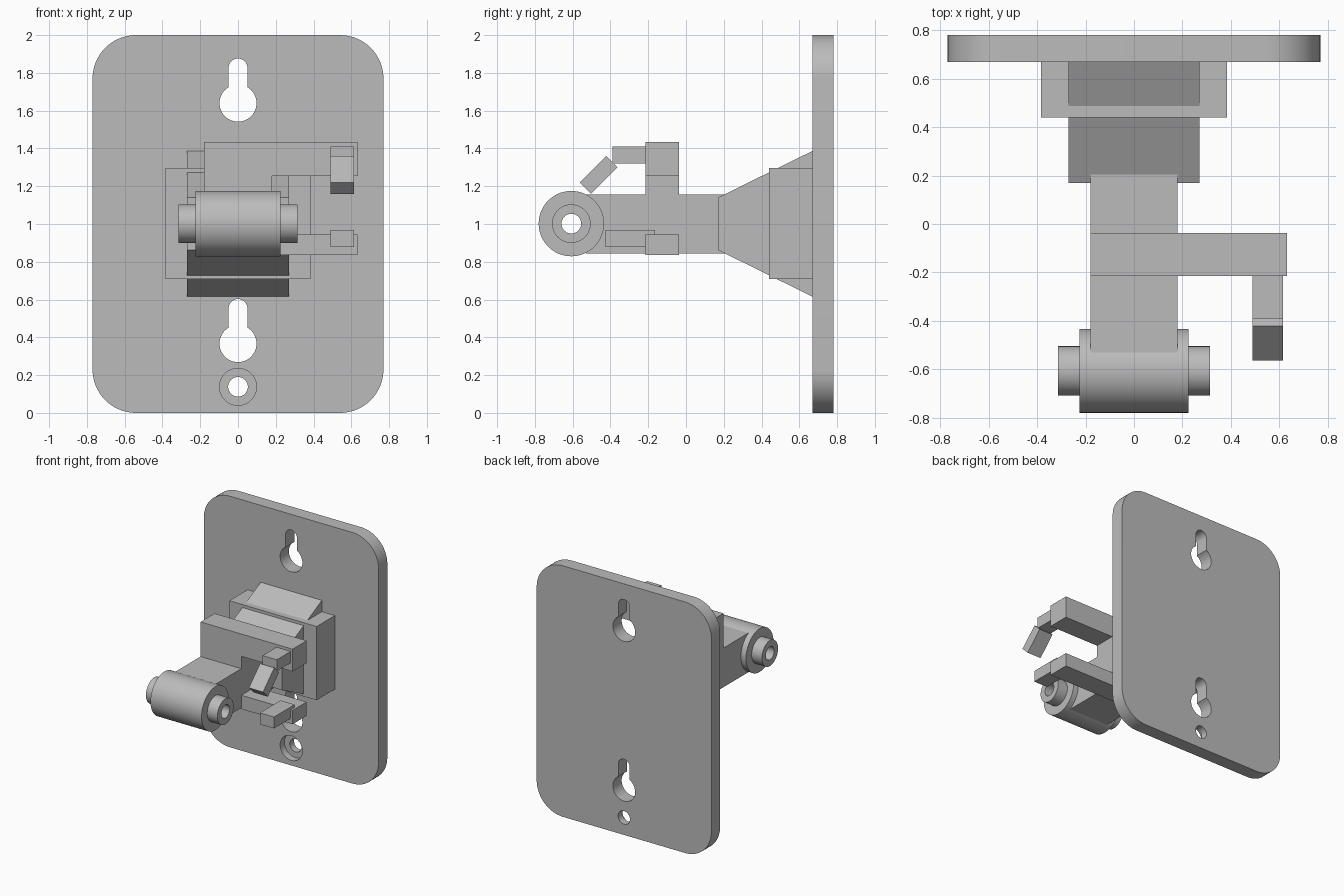
import bpy
import bmesh
from math import pi, sin, cos, sqrt, asin, radians
from mathutils import Vector

cube = bpy.data.objects.get("Cube")
if cube:
    bpy.data.objects.remove(cube, do_unlink=True)

grey = bpy.data.materials.new("light grey")
grey.use_nodes = True
tone = (0.5, 0.5, 0.5, 1)
grey.diffuse_color = tone
grey.node_tree.nodes["Principled BSDF"].inputs["Base Color"].default_value = tone


def finish(name, bm):
    """Turn a bmesh into a named, shaded object."""
    bmesh.ops.recalc_face_normals(bm, faces=bm.faces)
    mesh = bpy.data.meshes.new(name)
    bm.to_mesh(mesh)
    bm.free()
    mesh.materials.append(grey)
    obj = bpy.data.objects.new(name, mesh)
    bpy.context.collection.objects.link(obj)
    return obj


def prism(name, outline, axis, lo, hi):
    """Extrude a 2D outline along x (outline is y, z) or y (outline is x, z)."""
    bm = bmesh.new()
    place = (lambda a, b: (lo, a, b)) if axis == "x" else (lambda a, b: (a, lo, b))
    face = bm.faces.new([bm.verts.new(place(a, b)) for a, b in outline])
    moved = bmesh.ops.extrude_face_region(bm, geom=[face])["geom"]
    step = Vector((hi - lo, 0, 0)) if axis == "x" else Vector((0, hi - lo, 0))
    verts = [v for v in moved if isinstance(v, bmesh.types.BMVert)]
    bmesh.ops.translate(bm, verts=verts, vec=step)
    return finish(name, bm)


def box(name, x, y, z):
    outline = [(x[0], z[0]), (x[1], z[0]), (x[1], z[1]), (x[0], z[1])]
    return prism(name, outline, "y", *y)


def arc(cx, cz, r, start, end, steps):
    return [(cx + r * cos(start + (end - start) * i / steps),
             cz + r * sin(start + (end - start) * i / steps)) for i in range(steps + 1)]


def circle(cz, r):
    return arc(0, cz, r, 0, 2 * pi, 48)[:-1]


def keyhole(cz, r, top, half):
    """Round opening with a narrow round-ended slot above it."""
    lean = asin(half / r)
    return (arc(0, cz, r, pi / 2 + lean, 5 * pi / 2 - lean, 40)
            + arc(0, top - half, half, 0, pi, 16))


def smooth(obj):
    bpy.ops.object.select_all(action="DESELECT")
    obj.select_set(True)
    bpy.context.view_layer.objects.active = obj
    bpy.ops.object.shade_smooth_by_angle(angle=radians(30))


# Rounded wall plate
front, back, radius = 0.67, 0.78, 0.23
corners = [(0.54, 1.77), (-0.54, 1.77), (-0.54, 0.23), (0.54, 0.23)]
outline = []
for i, (cx, cz) in enumerate(corners):
    outline += arc(cx, cz, radius, i * pi / 2, (i + 1) * pi / 2, 16)
plate = prism("wall_plate", outline, "y", front, back)

# Keyholes and counterbored screw hole
cutters = [
    prism("upper_keyhole_cutter", keyhole(1.64, 0.098, 1.876, 0.05), "y", 0.6, 0.9),
    prism("lower_keyhole_cutter", keyhole(0.367, 0.098, 0.603, 0.05), "y", 0.6, 0.9),
    prism("screw_hole_cutter", circle(0.138, 0.052), "y", 0.6, 0.9),
    prism("counterbore_cutter", circle(0.138, 0.098), "y", 0.6, front + 0.055),
]
bpy.context.view_layer.objects.active = plate
for cutter in cutters:
    cutter.hide_render = True
    mod = plate.modifiers.new("hole", "BOOLEAN")
    mod.operation, mod.solver, mod.object = "DIFFERENCE", "EXACT", cutter
    bpy.ops.object.modifier_apply(modifier=mod.name)
    bpy.data.objects.remove(cutter, do_unlink=True)
smooth(plate)

# Mounting block and tapered gusset
box("mounting_block", (-0.385, 0.385), (0.44, front), (0.71, 1.297))
prism("gusset", [(0.17, 0.862), (front, 0.615), (front, 1.387), (0.17, 1.14)],
      "x", -0.27, 0.27)

# Arm reaching forward to the barrel
box("arm", (-0.18, 0.18), (-0.53, front), (0.845, 1.157))

# Pivot barrel with narrower bored ends
bm = bmesh.new()
bore, hub, barrel = 0.052, 0.102, 0.173
half = [(0.225, barrel), (0.225, hub), (0.315, hub), (0.315, bore)]
section = half + [(-x, r) for x, r in reversed(half)]
axis_point = Vector((0, -0.607, 1.002))
verts = [bm.verts.new(axis_point + Vector((x, 0, r))) for x, r in section]
edges = [bm.edges.new((v, verts[(i + 1) % len(verts)])) for i, v in enumerate(verts)]
bmesh.ops.spin(bm, geom=verts + edges, cent=axis_point, axis=(1, 0, 0),
               angle=2 * pi, steps=64, use_merge=True)
bmesh.ops.remove_doubles(bm, verts=bm.verts, dist=0.0001)
smooth(finish("pivot_barrel", bm))

# Upper side bracket, an upright with a bar to the left
bar_y, prong_x = (-0.215, -0.038), (0.49, 0.615)
prism("upper_bracket", [(-0.18, 1.1), (0.18, 1.1), (0.18, 1.255), (0.632, 1.255),
                        (0.632, 1.433), (-0.18, 1.433)], "y", *bar_y)
box("upper_prong", prong_x, (-0.39, -0.2), (1.32, 1.411))
prism("angled_tip", [(-0.422, 1.36), (-0.362, 1.3), (-0.502, 1.16), (-0.563, 1.22)],
      "x", *prong_x)

# Lower side bracket
box("lower_bracket", (0, 0.632), bar_y, (0.835, 0.945))
box("lower_prong", prong_x, (-0.425, -0.165), (0.877, 0.968))
